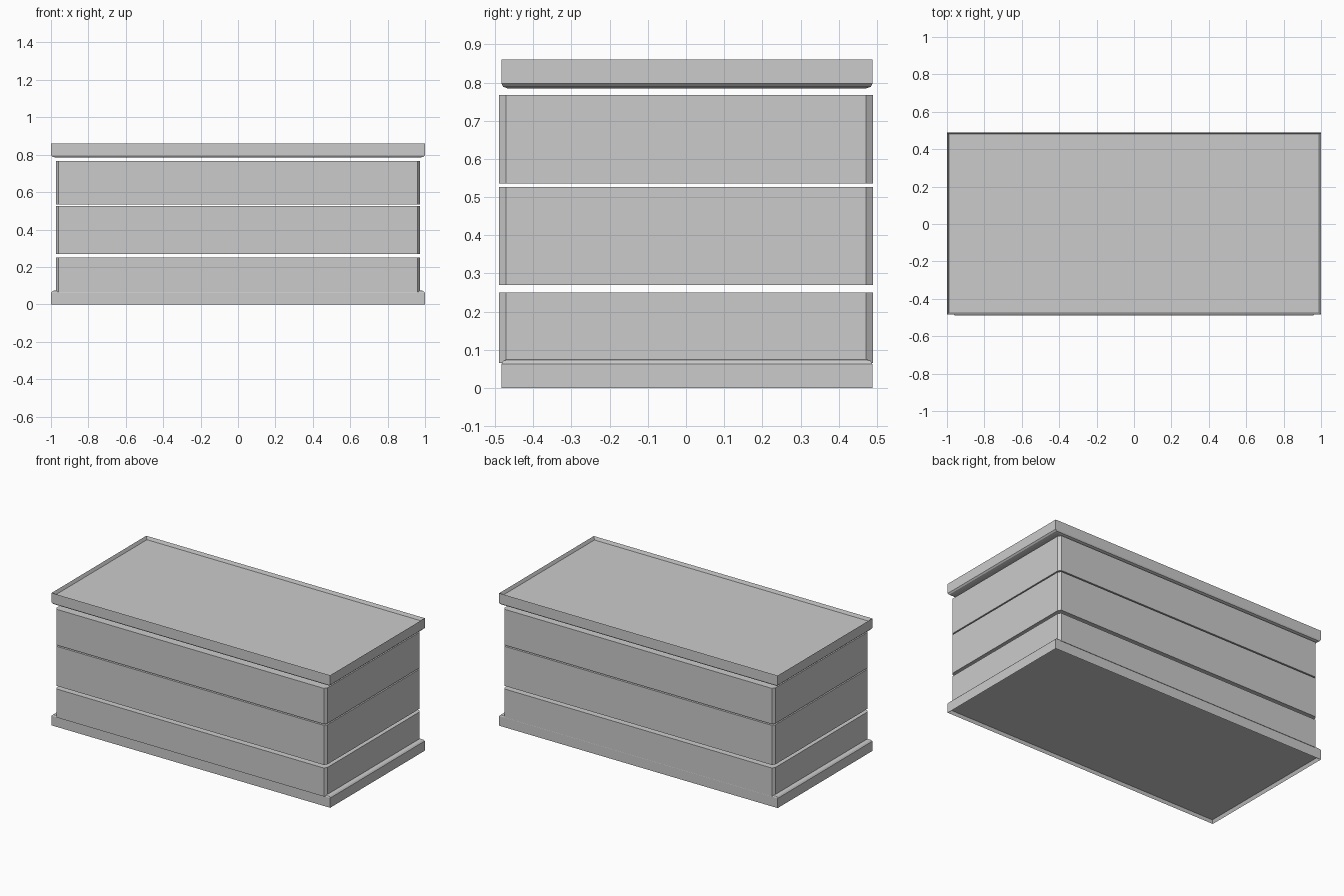
import bpy, bmesh

if "Cube" in bpy.data.objects:
    bpy.data.objects.remove(bpy.data.objects["Cube"])


def loft(name, rings):
    """Stack closed outlines into a capped solid."""
    bm = bmesh.new()
    loops = [[bm.verts.new(p) for p in ring] for ring in rings]
    for a, b in zip(loops, loops[1:]):
        for i in range(len(a)):
            j = (i + 1) % len(a)
            bm.faces.new((a[i], a[j], b[j], b[i]))
    bm.faces.new(loops[0])
    bm.faces.new(loops[-1])
    bmesh.ops.recalc_face_normals(bm, faces=bm.faces)
    mesh = bpy.data.meshes.new(name)
    bm.to_mesh(mesh)
    bm.free()
    obj = bpy.data.objects.new(name, mesh)
    bpy.context.collection.objects.link(obj)
    return obj


def rect(inset_x, inset_y, z):
    x, y0, y1 = 1 - inset_x, -0.483 + inset_y, 0.488 - inset_y
    return [(-x, y0, z), (x, y0, z), (x, y1, z), (-x, y1, z)]


def chamfered(x, y, cx, cy, z):
    return [(-x + cx, -y, z), (x - cx, -y, z), (x, -y + cy, z), (x, y - cy, z),
            (x - cx, y, z), (-x + cx, y, z), (-x, y - cy, z), (-x, -y + cy, z)]


# Tray profile (inset x, inset y, height): shallow recess, rim, bevelled inner edge
TRAY = [(0.01, 0.008, 0.02), (0.0, 0.0, 0.0), (0.0, 0.0, 0.063),
        (0.008, 0.004, 0.071), (0.025, 0.015, 0.075)]

# Base with its recess below, lid is the same shape turned over
loft("base", [rect(ix, iy, h) for ix, iy, h in TRAY])
loft("lid", [rect(ix, iy, 0.86 - h) for ix, iy, h in TRAY])

# Three stacked body sections with narrow open gaps between them
for name, z0, z1 in (("lower_section", 0.065, 0.25),
                     ("middle_section", 0.27, 0.527),
                     ("upper_section", 0.535, 0.767)):
    loft(name, [chamfered(0.972, 0.49, 0.013, 0.018, z) for z in (z0, z1)])
